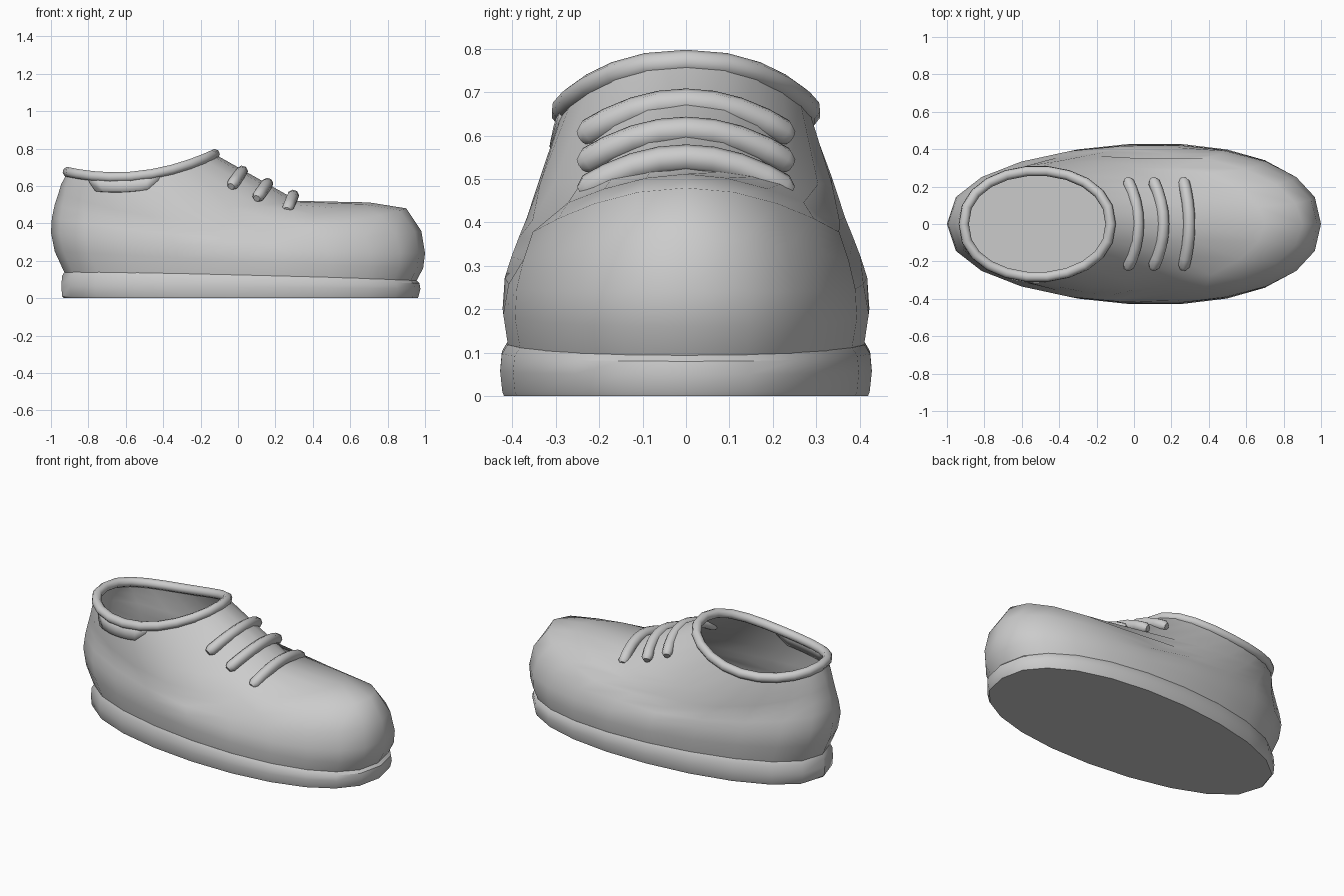
import bpy
import bmesh
from math import cos, sin, pi, radians, exp

SEG = 22

cube = bpy.data.objects.get("Cube")
if cube:
    bpy.data.objects.remove(cube, do_unlink=True)

grey = bpy.data.materials.new("plain_grey")
grey.use_nodes = True
grey.diffuse_color = (0.6, 0.6, 0.6, 1)
grey.node_tree.nodes["Principled BSDF"].inputs["Base Color"].default_value = (0.6, 0.6, 0.6, 1)


def ring_point(t, back, front, width, z_back, z_front, sag=0, fullness=1, shift=0, pinch=0):
    """Point on an egg-shaped outline whose height tilts and dips at the sides."""
    c, s = cos(t), sin(t)
    power = fullness if c > 0 else min(fullness, 0.95)
    x = (back + front) / 2 + (front - back) / 2 * c + shift * s * s
    y = width * abs(s) ** power * (1 if s > 0 else -1)
    y *= 1 - pinch * exp(-((x - 0.14) / 0.13) ** 2)
    z = z_back + (z_front - z_back) * (1 + c) / 2 - sag * s * s
    return x, y, z


def finish(obj, angle=50):
    obj.data.materials.append(grey)
    bpy.ops.object.select_all(action="DESELECT")
    obj.select_set(True)
    bpy.context.view_layer.objects.active = obj
    bpy.ops.object.shade_smooth_by_angle(angle=radians(angle))
    return obj


def loft(name, rings, closed=True, caps=False, angle=50):
    """Skin neighbouring rows of points."""
    bm = bmesh.new()
    rows = [[bm.verts.new(p) for p in ring] for ring in rings]
    n = len(rows[0])
    for a, b in zip(rows, rows[1:]):
        for i in range(n if closed else n - 1):
            j = (i + 1) % n
            bm.faces.new((a[i], a[j], b[j], b[i]))
    if caps:
        bm.faces.new(rows[0][::-1])
        bm.faces.new(rows[-1])
    mesh = bpy.data.meshes.new(name)
    bm.to_mesh(mesh)
    bm.free()
    obj = bpy.data.objects.new(name, mesh)
    bpy.context.collection.objects.link(obj)
    return finish(obj, angle)


def tube(name, points, radius, cyclic=False):
    """Round cord along a path, turned into a mesh."""
    curve = bpy.data.curves.new(name, "CURVE")
    curve.dimensions = "3D"
    curve.bevel_depth = radius
    curve.bevel_resolution = 2
    curve.use_fill_caps = True
    spline = curve.splines.new("POLY")
    spline.points.add(len(points) - 1)
    for p, co in zip(spline.points, points):
        p.co = (*co, 1)
    if not cyclic:
        # Slightly rounded tips
        spline.points[0].radius = spline.points[-1].radius = 0.6
    spline.use_cyclic_u = cyclic
    obj = bpy.data.objects.new(name, curve)
    bpy.context.collection.objects.link(obj)
    bpy.ops.object.select_all(action="DESELECT")
    obj.select_set(True)
    bpy.context.view_layer.objects.active = obj
    bpy.ops.object.convert(target="MESH")
    return finish(bpy.context.view_layer.objects.active)


angles = [2 * pi * i / SEG for i in range(SEG)]

# Sole: slab with softly bulging sides, thicker at the heel
sole = [
    (-0.93, 0.96, 0.423, 0, 0),
    (-0.94, 0.965, 0.427, 0.01, 0.01),
    (-0.945, 0.975, 0.432, 0.065, 0.05),
    (-0.94, 0.97, 0.428, 0.12, 0.08),
    (-0.925, 0.95, 0.415, 0.145, 0.098),
]
loft("sole", [[ring_point(t, *r, fullness=0.85, shift=0.1) for t in angles] for r in sole],
     caps=True, angle=35)

# Upper: domed toe box, pinched instep and heel, open at the ankle
rim = (-0.91, -0.125, 0.285, 0.675, 0.77, 0.068, 0.9)
upper = [
    (-0.925, 0.95, 0.412, 0.13, 0.085, 0, 0.85, 0.1, 0),
    (-0.98, 0.99, 0.427, 0.25, 0.16, 0.01, 0.85, 0.1, 0.01),
    (-1.0, 1.0, 0.423, 0.35, 0.24, 0.03, 0.85, 0.09, 0.04),
    (-0.995, 0.98, 0.408, 0.43, 0.36, 0.08, 0.9, 0.07, 0.09),
    (-0.98, 0.9, 0.39, 0.50, 0.48, 0.13, 1, 0.03, 0.13),
    (-0.96, 0.7, 0.37, 0.56, 0.512, 0.13, 1.1, 0, 0.13),
    (-0.945, 0.32, 0.34, 0.61, 0.52, 0.07, 1.1, 0, 0.05),
    rim,
]
loft("upper", [[ring_point(t, *r) for t in angles] for r in upper], angle=80)

# Padded collar around the ankle opening
tube("collar", [ring_point(t, *rim) for t in angles], 0.028, cyclic=True)


# Small loose flap under the collar on the right side
def flap_row(start, end, grow, drop):
    row = []
    for i in range(7):
        t = start + (end - start) * i / 6
        x, y, z = ring_point(t, *rim)
        row.append((x, y * grow, z - drop))
    return row


flap = loft("collar_flap", [flap_row(3.9, 5.0, 1.0, 0.0), flap_row(3.95, 4.95, 1.04, 0.04),
                            flap_row(4.05, 4.8, 1.07, 0.08)], closed=False)
thickness = flap.modifiers.new("thickness", "SOLIDIFY")
thickness.thickness = 0.02
thickness.offset = 0

# Laces: three cords arched over the instep
laces = [(0.022, 0.677, -0.037, 0.597), (0.157, 0.612, 0.1, 0.533), (0.295, 0.548, 0.262, 0.47)]
for number, (x_mid, z_mid, x_end, z_end) in enumerate(laces, 1):
    path = []
    for y in (-1, -0.93, -0.75, -0.5, -0.25, 0, 0.25, 0.5, 0.75, 0.93, 1):
        k = y * y
        path.append((x_mid + (x_end - x_mid) * k, 0.24 * y, z_mid + (z_end - z_mid) * k))
    tube(f"lace_{number}", path, 0.032)
